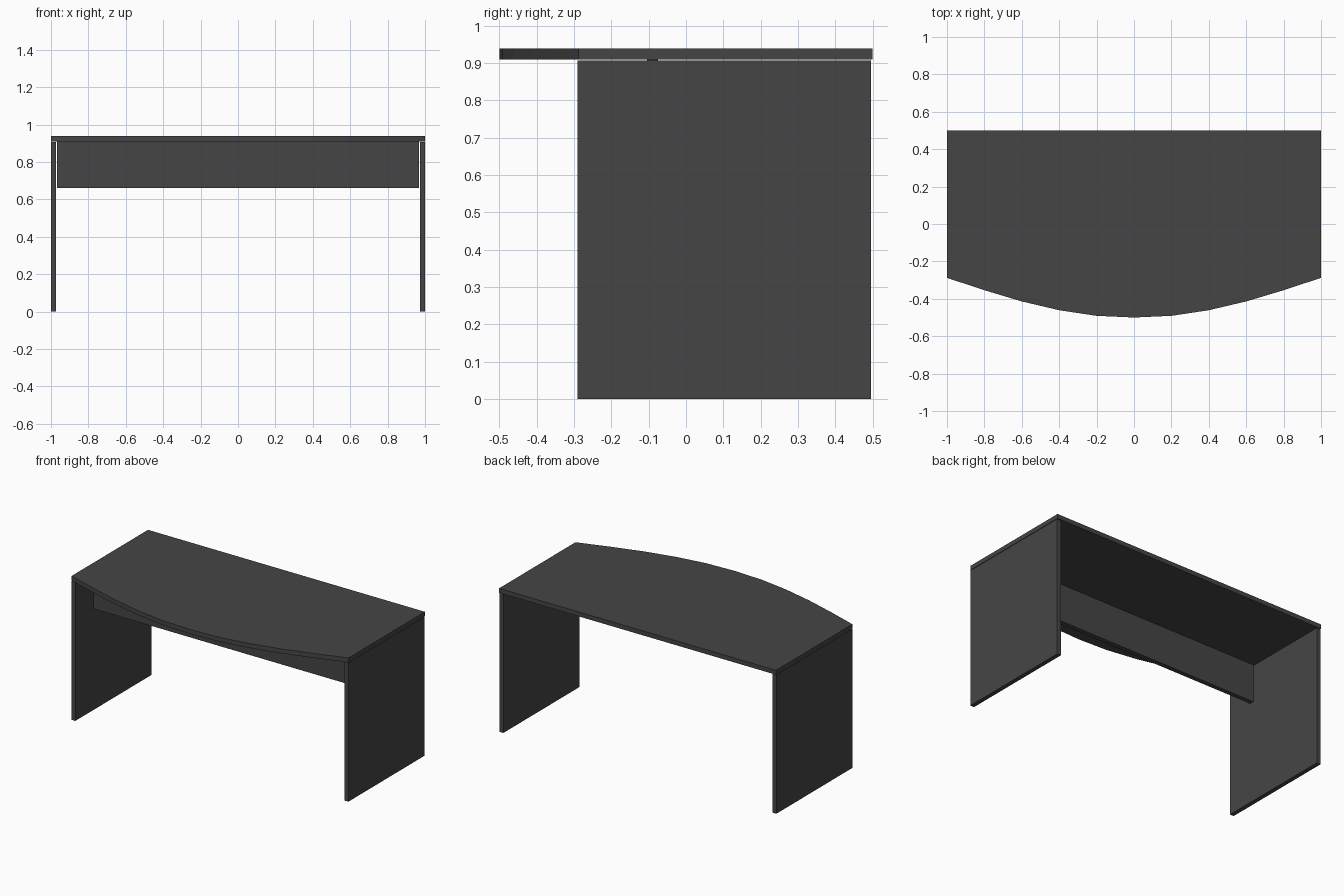
import bpy, bmesh

if "Cube" in bpy.data.objects:
    bpy.data.objects.remove(bpy.data.objects["Cube"])

mat = bpy.data.materials.new("charcoal")
mat.diffuse_color = (0.06, 0.06, 0.06, 1)
mat.use_nodes = True
mat.node_tree.nodes["Principled BSDF"].inputs["Base Color"].default_value = mat.diffuse_color


def prism(name, outline, z0, z1):
    """Extrude a counter-clockwise xy outline from z0 to z1."""
    bm = bmesh.new()
    face = bm.faces.new([bm.verts.new((x, y, z0)) for x, y in outline])
    top = bmesh.ops.extrude_face_region(bm, geom=[face])["geom"]
    verts = [g for g in top if isinstance(g, bmesh.types.BMVert)]
    bmesh.ops.translate(bm, verts=verts, vec=(0, 0, z1 - z0))
    bmesh.ops.recalc_face_normals(bm, faces=bm.faces[:])
    me = bpy.data.meshes.new(name)
    bm.to_mesh(me)
    bm.free()
    me.materials.append(mat)
    ob = bpy.data.objects.new(name, me)
    bpy.context.collection.objects.link(ob)
    return ob


def board(name, x0, x1, y0, y1, z0, z1):
    return prism(name, [(x0, y0), (x1, y0), (x1, y1), (x0, y1)], z0, z1)


# Desk top with a bowed front edge, mirrored about x = 0
half = [(0, -0.5), (0.2, -0.491), (0.4, -0.461), (0.6, -0.414),
        (0.8, -0.354), (1, -0.288)]
front = [(-x, y) for x, y in reversed(half[1:])] + half
prism("desk_top", front + [(1, 0.5), (-1, 0.5)], 0.909, 0.938)

# Side panels
board("left_side_panel", -1, -0.972, -0.29, 0.496, 0, 0.906)
board("right_side_panel", 0.972, 1, -0.29, 0.496, 0, 0.906)

# Modesty panel hung between the sides
board("modesty_panel", -0.969, 0.969, -0.105, -0.075, 0.662, 0.909)
